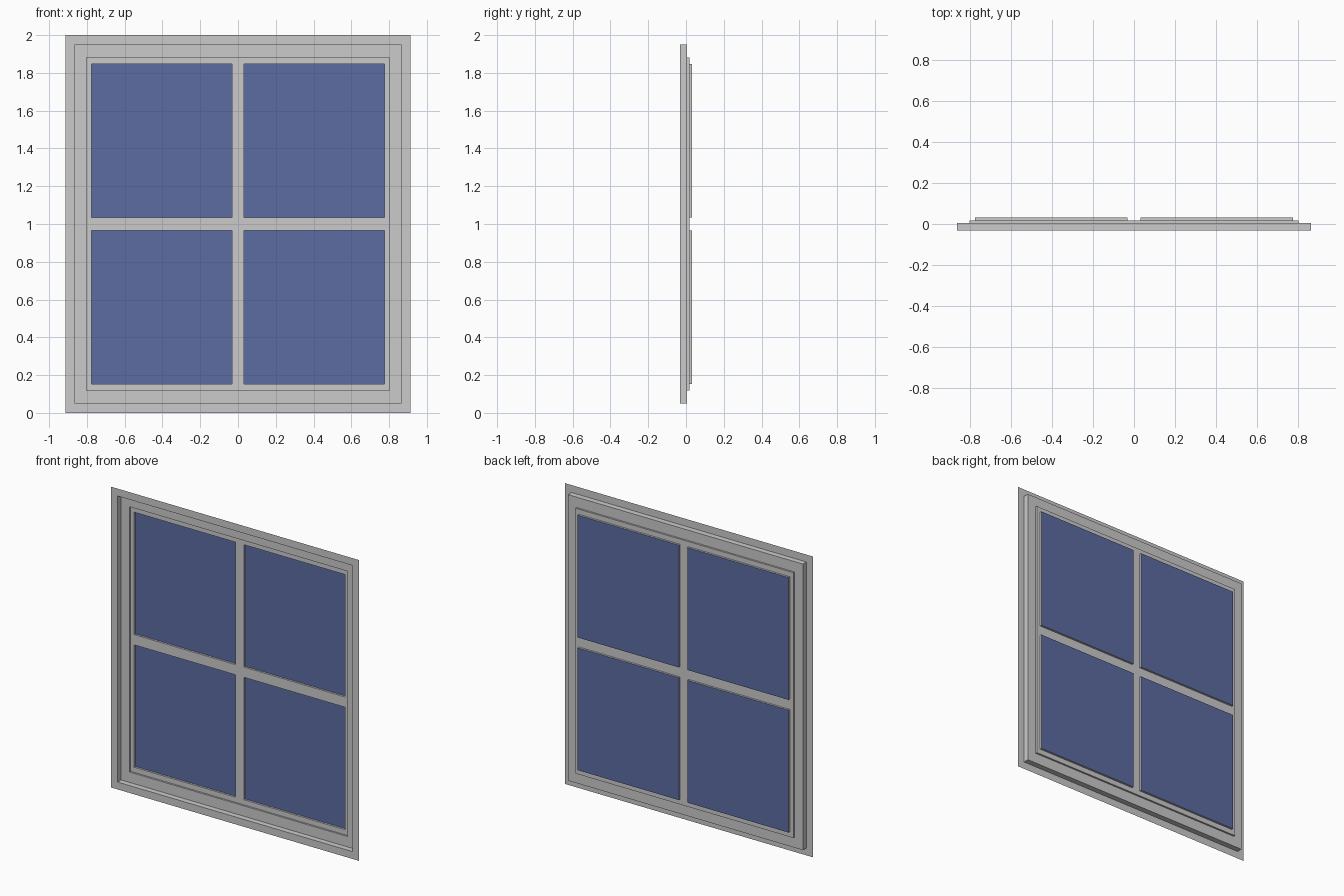
import bpy, bmesh

if "Cube" in bpy.data.objects:
    bpy.data.objects.remove(bpy.data.objects["Cube"])

# depth levels, front (-y) to back: the whole window is a stepped single sheet
Y_FLANGE, Y_STEP, Y_SASH, Y_GLASS = -0.031, 0.006, 0.018, 0.031


def rect(x0, x1, z0, z1, y):
    return [(x0, y, z0), (x1, y, z0), (x1, y, z1), (x0, y, z1)]


def ring(bm, outer, inner):
    """Four front-facing quads joining two rectangles."""
    a = [bm.verts.new(p) for p in outer]
    b = [bm.verts.new(p) for p in inner]
    for i in range(4):
        j = (i + 1) % 4
        bm.faces.new((a[i], a[j], b[j], b[i]))


def finish(bm, name, mat=None):
    bmesh.ops.remove_doubles(bm, verts=bm.verts[:], dist=0.0001)
    me = bpy.data.meshes.new(name)
    bm.to_mesh(me)
    bm.free()
    ob = bpy.data.objects.new(name, me)
    bpy.context.collection.objects.link(ob)
    if mat:
        me.materials.append(mat)
    return ob


def centred(hx, hz, y):
    return rect(-hx, hx, 1 - hz, 1 + hz, y)


# outer frame: flat flange, deep wall, ledge, shallow wall
bm = bmesh.new()
steps = [centred(0.912, 1.0, Y_FLANGE), centred(0.864, 0.951, Y_FLANGE),
         centred(0.864, 0.951, Y_STEP), centred(0.802, 0.882, Y_STEP),
         centred(0.802, 0.882, Y_SASH)]
for outer, inner in zip(steps, steps[1:]):
    ring(bm, outer, inner)
finish(bm, "window_frame")

# sash with cross bars, and the recessed glass panes in its openings
glass = bpy.data.materials.new("glass_blue")
glass.diffuse_color = (0.11, 0.15, 0.36, 1)
glass.use_nodes = True
glass.node_tree.nodes["Principled BSDF"].inputs["Base Color"].default_value = glass.diffuse_color
xs = [-0.802, -0.776, -0.031, 0.031, 0.776, 0.802]
zs = [0.118, 0.152, 0.966, 1.034, 1.848, 1.882]
sash, panes = bmesh.new(), bmesh.new()
for i in range(5):
    for k in range(5):
        cell = (xs[i], xs[i + 1], zs[k], zs[k + 1])
        if i % 2 and k % 2:
            ring(sash, rect(*cell, Y_SASH), rect(*cell, Y_GLASS))
            panes.faces.new([panes.verts.new(p) for p in rect(*cell, Y_GLASS)])
        else:
            sash.faces.new([sash.verts.new(p) for p in rect(*cell, Y_SASH)])
# merge the coplanar cells into clean bars
bmesh.ops.remove_doubles(sash, verts=sash.verts[:], dist=0.0001)
finish(sash, "sash_bars")
finish(panes, "glass_panes", glass)
